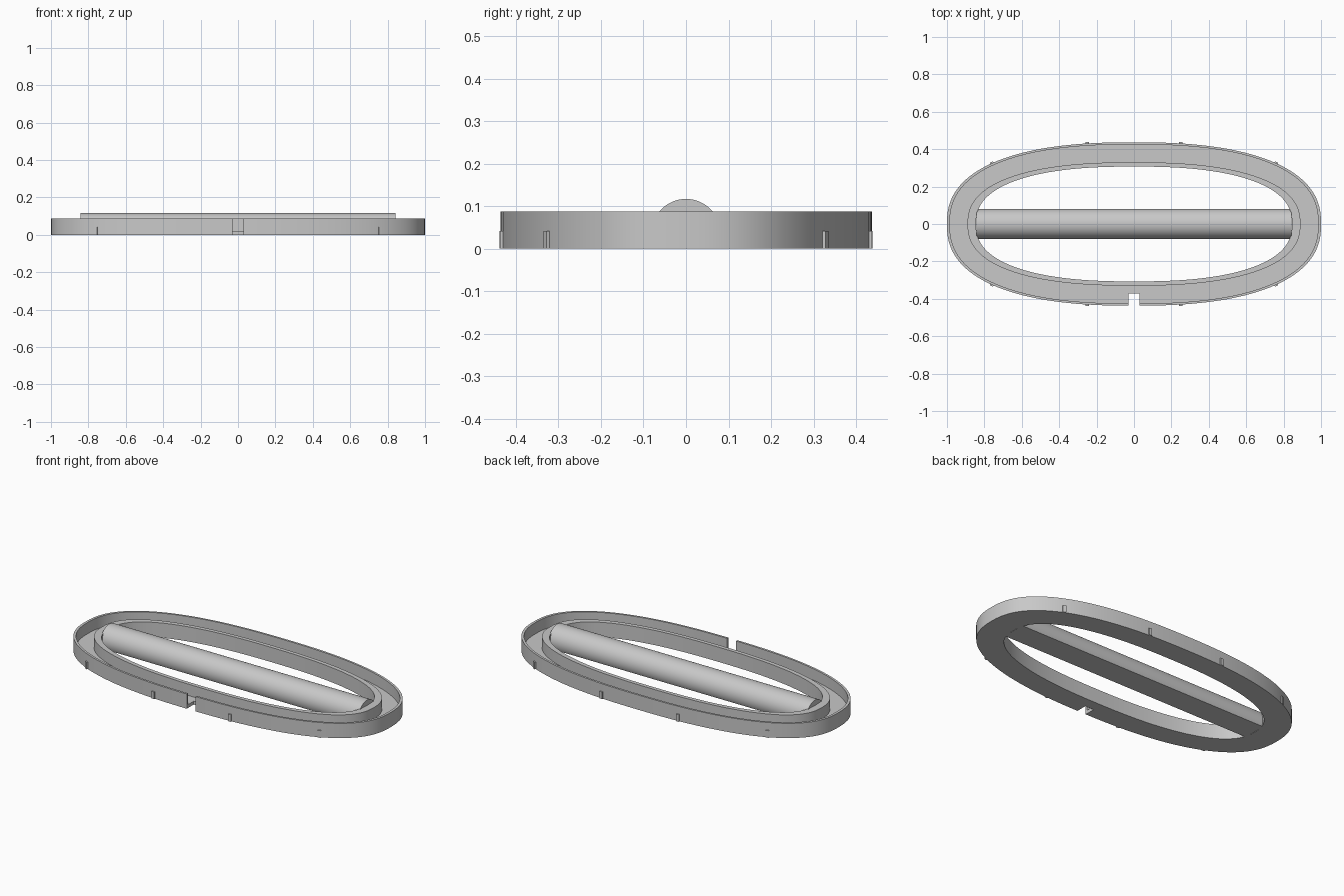
import bpy, bmesh, math
from mathutils import Matrix, Vector

cube = bpy.data.objects.get("Cube")
if cube:
    bpy.data.objects.remove(cube, do_unlink=True)

grey = bpy.data.materials.new("plain grey")
grey.use_nodes = True
GREY = (0.58, 0.58, 0.58, 1)
grey.diffuse_color = GREY
grey.node_tree.nodes["Principled BSDF"].inputs["Base Color"].default_value = GREY

POWER = 2.43
SEGMENTS = 128
HEIGHT = 0.087
FLOOR = 0.02
A, B = 1.0, 0.437


def oval(a, b, t):
    """Point on a superellipse at angle t."""
    c, s = math.cos(t), math.sin(t)
    e = 2 / POWER
    return (a * math.copysign(abs(c) ** e, c), b * math.copysign(abs(s) ** e, s))


def make_object(name, bm, smooth=True):
    bmesh.ops.recalc_face_normals(bm, faces=bm.faces)
    mesh = bpy.data.meshes.new(name)
    bm.to_mesh(mesh)
    bm.free()
    mesh.materials.append(grey)
    obj = bpy.data.objects.new(name, mesh)
    bpy.context.collection.objects.link(obj)
    if smooth:
        activate(obj)
        bpy.ops.object.shade_smooth_by_angle(angle=math.radians(30))
    return obj


def activate(obj):
    bpy.ops.object.select_all(action='DESELECT')
    obj.select_set(True)
    bpy.context.view_layer.objects.active = obj


def box(bm, size, matrix):
    bmesh.ops.create_cube(bm, size=1, matrix=matrix @ Matrix.Diagonal((*size, 1)))


# Oval trough: floor with an outer and an inner wall
section = [(0.845, 0.307, 0), (A, B, 0), (A, B, HEIGHT), (0.985, 0.425, HEIGHT),
           (0.985, 0.425, FLOOR), (0.89, 0.33, FLOOR), (0.89, 0.33, HEIGHT),
           (0.845, 0.307, HEIGHT)]
bm = bmesh.new()
loops = [[bm.verts.new((*oval(a, b, math.tau * i / SEGMENTS), z)) for i in range(SEGMENTS)]
         for a, b, z in section]
for k, lower in enumerate(loops):
    upper = loops[(k + 1) % len(loops)]
    for i in range(SEGMENTS):
        j = (i + 1) % SEGMENTS
        bm.faces.new((lower[i], lower[j], upper[j], upper[i]))
trough = make_object("oval_trough", bm, smooth=False)

# Notch through the front of the outer wall and floor
bm = bmesh.new()
box(bm, (0.058, 0.2, 0.4), Matrix.Translation((0, -0.472, 0.05)))
cutter = make_object("notch_cutter", bm, smooth=False)
cutter.hide_render = True
notch = trough.modifiers.new("notch", 'BOOLEAN')
notch.object = cutter
notch.solver = 'EXACT'
activate(trough)
bpy.ops.object.modifier_apply(modifier=notch.name)
bpy.data.objects.remove(cutter, do_unlink=True)
activate(trough)
bpy.ops.object.shade_smooth_by_angle(angle=math.radians(30))

# Rounded crossbar with a flat underside
RADIUS, CENTRE, HALF = 0.081, 0.036, 0.843
start = -math.asin(CENTRE / RADIUS)
steps = 48
bm = bmesh.new()
arc = []
for i in range(steps + 1):
    t = start + (math.pi - 2 * start) * i / steps
    arc.append(bm.verts.new((-HALF, RADIUS * math.cos(t), CENTRE + RADIUS * math.sin(t))))
face = bm.faces.new(arc)
ends = bmesh.ops.extrude_face_region(bm, geom=[face], use_keep_orig=True)["geom"]
bmesh.ops.translate(bm, vec=(2 * HALF, 0, 0),
                    verts=[v for v in ends if isinstance(v, bmesh.types.BMVert)])
make_object("crossbar", bm)

# Small upright clips around the outer wall
for x in (0.25, 0.76):
    y = B * (1 - x ** POWER) ** (1 / POWER)
    for sx, end in ((1, "left"), (-1, "right")):
        for sy, side in ((1, "back"), (-1, "front")):
            normal = Vector((sx * x ** (POWER - 1), sy * (y / B) ** (POWER - 1) / B, 0))
            turn = Matrix.Rotation(math.atan2(normal.y, normal.x), 4, 'Z')
            bm = bmesh.new()
            box(bm, (0.014, 0.018, 0.042), Matrix.Translation((sx * x, sy * y, 0.021)) @ turn)
            place = "inner" if x < 0.5 else "outer"
            make_object(f"{side}_{end}_{place}_clip", bm, smooth=False)
